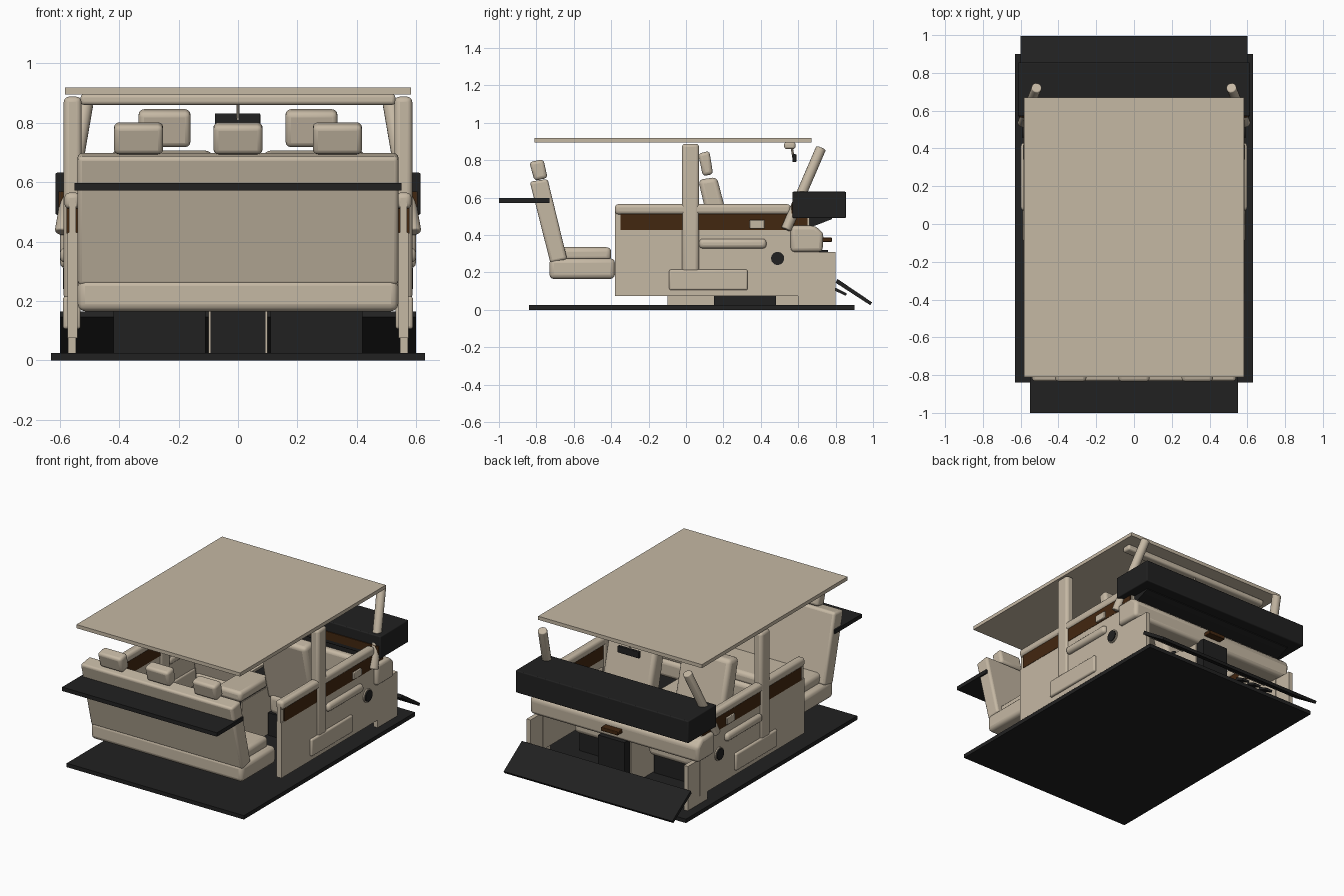
import bpy, bmesh, math
from mathutils import Vector

if "Cube" in bpy.data.objects:
    bpy.data.objects.remove(bpy.data.objects["Cube"])


def material(name, rgb):
    m = bpy.data.materials.new(name)
    m.use_nodes = True
    m.diffuse_color = (*rgb, 1)
    m.node_tree.nodes["Principled BSDF"].inputs["Base Color"].default_value = (*rgb, 1)
    return m


BEIGE = material("beige upholstery", (0.56, 0.48, 0.37))
BLACK = material("black trim", (0.015, 0.015, 0.015))
BROWN = material("brown wood", (0.055, 0.02, 0.005))


def finish(bm, name, mat, bevel=0.0):
    bmesh.ops.recalc_face_normals(bm, faces=bm.faces)
    mesh = bpy.data.meshes.new(name)
    bm.to_mesh(mesh)
    bm.free()
    mesh.materials.append(mat)
    ob = bpy.data.objects.new(name, mesh)
    bpy.context.collection.objects.link(ob)
    if bevel:
        mod = ob.modifiers.new("soft edges", "BEVEL")
        mod.width, mod.segments = bevel, 3
    bpy.ops.object.select_all(action="DESELECT")
    ob.select_set(True)
    bpy.context.view_layer.objects.active = ob
    bpy.ops.object.shade_smooth_by_angle(angle=math.radians(35))
    return ob


def prism(name, mat, x0, x1, profile, bevel=0.0):
    """Side profile of (y, z) points extruded along x."""
    bm = bmesh.new()
    face = bm.faces.new([bm.verts.new((x0, y, z)) for y, z in profile])
    side = bmesh.ops.extrude_face_region(bm, geom=[face])["geom"]
    bmesh.ops.translate(bm, vec=(x1 - x0, 0, 0),
                        verts=[v for v in side if isinstance(v, bmesh.types.BMVert)])
    return finish(bm, name, mat, bevel)


def box(name, mat, x, y, z, bevel=0.0):
    return prism(name, mat, x[0], x[1],
                 [(y[0], z[0]), (y[1], z[0]), (y[1], z[1]), (y[0], z[1])], bevel)


def rod(name, mat, a, b, radius, sides=20, bevel=0.0):
    a, b = Vector(a), Vector(b)
    bm = bmesh.new()
    bmesh.ops.create_cone(bm, cap_ends=True, segments=sides, radius1=radius,
                          radius2=radius, depth=(b - a).length)
    bmesh.ops.rotate(bm, verts=bm.verts,
                     matrix=(b - a).to_track_quat("Z", "Y").to_matrix())
    bmesh.ops.translate(bm, verts=bm.verts, vec=(a + b) / 2)
    return finish(bm, name, mat, bevel)


def span(side, inner, outer):
    return sorted((side * inner, side * outer))


# Floor, roof, parcel shelf and sloping foot board
box("floor", BLACK, (-0.63, 0.63), (-0.84, 0.9), (0, 0.025))
box("roof", BEIGE, (-0.582, 0.582), (-0.81, 0.67), (0.895, 0.918))
box("parcel_shelf", BLACK, (-0.55, 0.55), (-1, -0.73), (0.572, 0.597))
prism("foot_board", BLACK, -0.6, 0.6,
      [(0.8, 0.145), (0.985, 0.025), (0.995, 0.04), (0.81, 0.165)])

# Rear bench
box("rear_bench_base", BEIGE, (-0.54, 0.54), (-0.73, -0.38), (0.165, 0.275), 0.025)
box("rear_bench_cushion", BEIGE, (-0.5, 0.5), (-0.68, -0.4), (0.26, 0.335), 0.025)
prism("rear_bench_back", BEIGE, -0.54, 0.54,
      [(-0.725, 0.25), (-0.635, 0.27), (-0.74, 0.7), (-0.835, 0.685)], 0.015)
for i, x in enumerate((-0.335, 0, 0.335)):
    prism(f"rear_headrest_{i + 1}", BEIGE, x - 0.083, x + 0.083,
          [(-0.81, 0.69), (-0.74, 0.705), (-0.762, 0.805), (-0.838, 0.79)], 0.018)

# Front seats
for side, label in ((1, "left"), (-1, "right")):
    x = span(side, 0.11, 0.42)
    box(f"{label}_seat_base", BLACK, x, (0.15, 0.48), (0.025, 0.17))
    box(f"{label}_seat_cushion", BEIGE, x, (0.15, 0.55), (0.165, 0.29), 0.03)
    prism(f"{label}_seat_back", BEIGE, *span(side, 0.085, 0.43),
          [(0.17, 0.25), (0.28, 0.27), (0.165, 0.71), (0.065, 0.695)], 0.025)
    prism(f"{label}_seat_headrest", BEIGE, *span(side, 0.16, 0.335),
          [(0.09, 0.715), (0.145, 0.725), (0.125, 0.85), (0.065, 0.835)], 0.018)

# Centre console
box("console_core", BLACK, (-0.093, 0.093), (-0.1, 0.76), (0.025, 0.32))
for side, label in ((1, "left"), (-1, "right")):
    box(f"console_{label}_panel", BEIGE, span(side, 0.092, 0.1), (-0.1, 0.7), (0.025, 0.33))
box("console_armrest", BEIGE, (-0.09, 0.09), (-0.1, 0.2), (0.32, 0.385), 0.02)
rod("gear_lever", BLACK, (0, 0.4, 0.32), (0, 0.37, 0.43), 0.015)

# Dashboard
box("dashboard_top", BLACK, (-0.615, 0.615), (0.57, 0.855), (0.49, 0.632), 0.006)
box("dashboard_trim", BROWN, (-0.605, 0.605), (0.564, 0.574), (0.515, 0.568))
prism("dashboard_lower", BEIGE, -0.6, 0.6,
      [(0.56, 0.31), (0.73, 0.31), (0.735, 0.41), (0.69, 0.45), (0.56, 0.45)], 0.02)
prism("dashboard_neck", BLACK, -0.55, 0.55,
      [(0.6, 0.44), (0.69, 0.45), (0.78, 0.485), (0.78, 0.5), (0.6, 0.5)])
box("dashboard_handle", BROWN, (-0.06, 0.06), (0.72, 0.78), (0.363, 0.387), 0.004)
for i, x in enumerate((-0.34, -0.25, -0.16)):
    prism(f"pedal_{i + 1}", BLACK, x - 0.025, x + 0.025,
          [(0.79, 0.105), (0.855, 0.075), (0.86, 0.088), (0.795, 0.12)])

# Doors, pillars and their fittings
for side, label in ((1, "left"), (-1, "right")):
    box(f"{label}_door", BEIGE, span(side, 0.54, 0.575), (-0.38, 0.68), (0.075, 0.43))
    box(f"{label}_door_upper", BEIGE, span(side, 0.545, 0.57), (-0.38, 0.66), (0.42, 0.53))
    box(f"{label}_door_wood", BROWN, span(side, 0.538, 0.577), (-0.35, 0.65), (0.427, 0.515))
    box(f"{label}_door_rail", BEIGE, span(side, 0.53, 0.585), (-0.38, 0.56), (0.51, 0.565), 0.018)
    box(f"{label}_kick_panel", BEIGE, span(side, 0.545, 0.573), (0.6, 0.8), (0.025, 0.31))
    box(f"{label}_door_pocket", BEIGE, span(side, 0.53, 0.59), (-0.09, 0.33), (0.105, 0.215), 0.01)
    box(f"{label}_door_armrest", BEIGE, span(side, 0.53, 0.6), (0.07, 0.43), (0.328, 0.38), 0.02)
    box(f"{label}_door_handle", BEIGE, span(side, 0.53, 0.588), (0.34, 0.42), (0.435, 0.48), 0.004)
    rod(f"{label}_speaker_ring", BEIGE, (side * 0.57, 0.49, 0.275),
        (side * 0.583, 0.49, 0.275), 0.042, 28)
    rod(f"{label}_speaker", BLACK, (side * 0.57, 0.49, 0.275),
        (side * 0.59, 0.49, 0.275), 0.035, 28)
    box(f"{label}_middle_pillar", BEIGE, span(side, 0.527, 0.587), (-0.022, 0.07), (0.2, 0.888), 0.018)
    rod(f"{label}_front_pillar", BEIGE, (side * 0.515, 0.722, 0.865),
        (side * 0.59, 0.535, 0.43), 0.028, 12, 0.006)

# Roof beam and mirror
box("roof_beam", BEIGE, (-0.53, 0.53), (0.525, 0.585), (0.86, 0.897), 0.012)
rod("mirror_stem", BEIGE, (0, 0.565, 0.87), (0, 0.575, 0.81), 0.006, 10)
box("mirror", BLACK, (-0.078, 0.075), (0.57, 0.59), (0.79, 0.832), 0.004)
